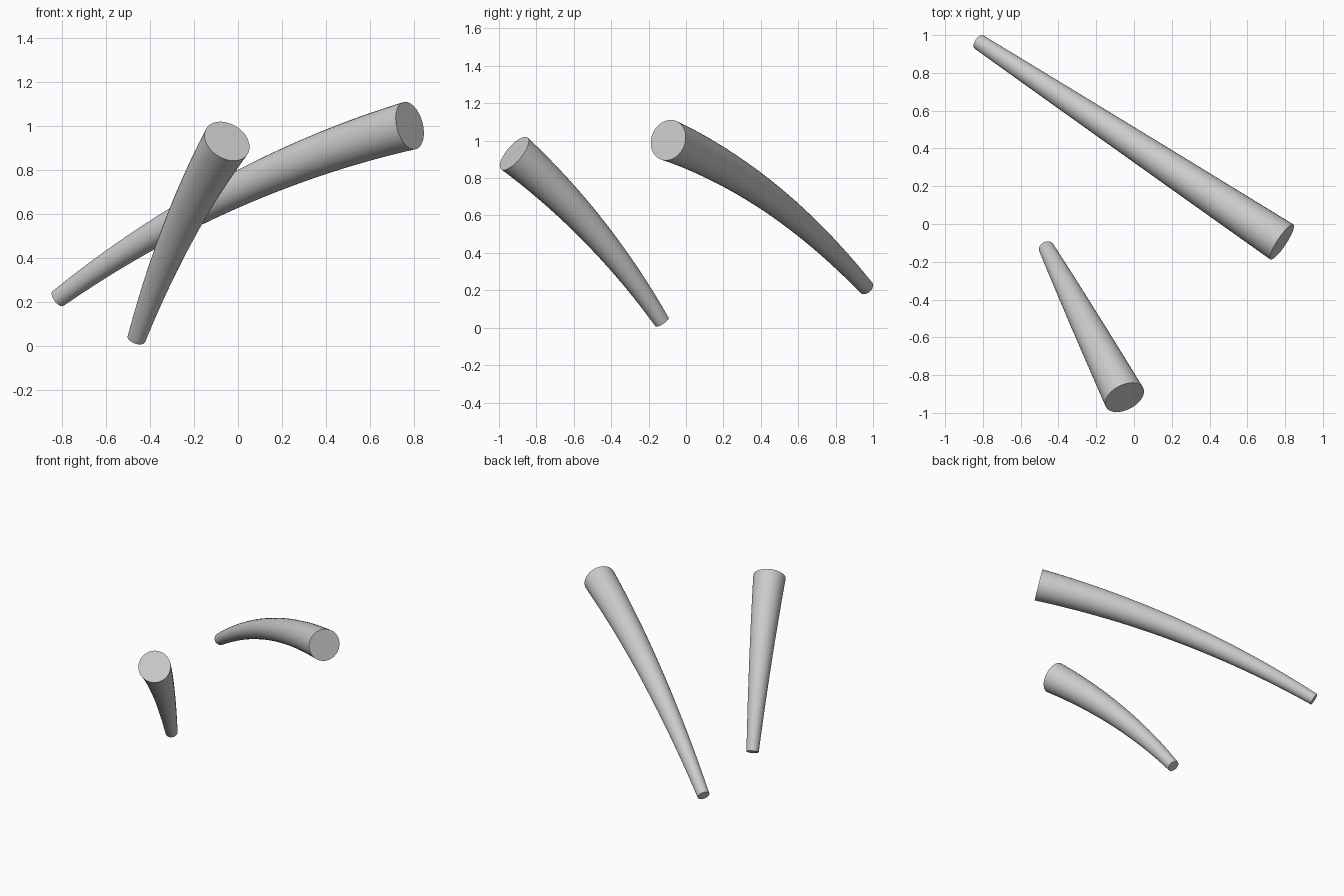
import bpy
import bmesh
import math
from mathutils import Vector

cube = bpy.data.objects.get("Cube")
if cube:
    bpy.data.objects.remove(cube)

grey = bpy.data.materials.new("light_grey")
grey.use_nodes = True
colour = (0.6, 0.6, 0.6, 1)
grey.diffuse_color = colour
grey.node_tree.nodes["Principled BSDF"].inputs["Base Color"].default_value = colour

SIDES, RINGS = 32, 24


def tapered_tusk(name, tip, base, bend, tip_radius=0.042, base_radius=0.111):
    """Closed tapered tube along an upward arc that turns by the bend angle."""
    tip, base = Vector(tip), Vector(base)
    chord = base - tip
    along = chord.normalized()
    side = along.cross(Vector((0, 0, 1))).normalized()
    up = side.cross(along)
    arc_radius = chord.length / (2 * math.sin(bend / 2))
    centre = (tip + base) / 2 - up * arc_radius * math.cos(bend / 2)

    bm = bmesh.new()
    rings = []
    for i in range(RINGS + 1):
        t = i / RINGS
        a = bend * (t - 0.5)
        outward = up * math.cos(a) + along * math.sin(a)
        middle = centre + outward * arc_radius
        r = tip_radius + (base_radius - tip_radius) * t
        ring = []
        for k in range(SIDES):
            s = math.tau * k / SIDES
            ring.append(bm.verts.new(middle + r * (side * math.cos(s) + outward * math.sin(s))))
        rings.append(ring)
    for low, high in zip(rings, rings[1:]):
        for k in range(SIDES):
            n = (k + 1) % SIDES
            bm.faces.new((low[k], low[n], high[n], high[k]))
    # Flat end caps
    bm.faces.new(rings[0])
    bm.faces.new(rings[-1])
    bmesh.ops.recalc_face_normals(bm, faces=bm.faces)

    mesh = bpy.data.meshes.new(name)
    bm.to_mesh(mesh)
    bm.free()
    mesh.materials.append(grey)
    obj = bpy.data.objects.new(name, mesh)
    bpy.context.collection.objects.link(obj)
    bpy.ops.object.select_all(action="DESELECT")
    obj.select_set(True)
    bpy.context.view_layer.objects.active = obj
    bpy.ops.object.shade_smooth_by_angle(angle=math.radians(40))


# Long tusk at the back, short tusk at the front
tapered_tusk("long_tusk", (-0.82, 0.963, 0.215), (0.783, -0.095, 1.003), math.radians(19.5))
tapered_tusk("short_tusk", (-0.463, -0.128, 0.03), (-0.05, -0.918, 0.932), math.radians(17.5))
